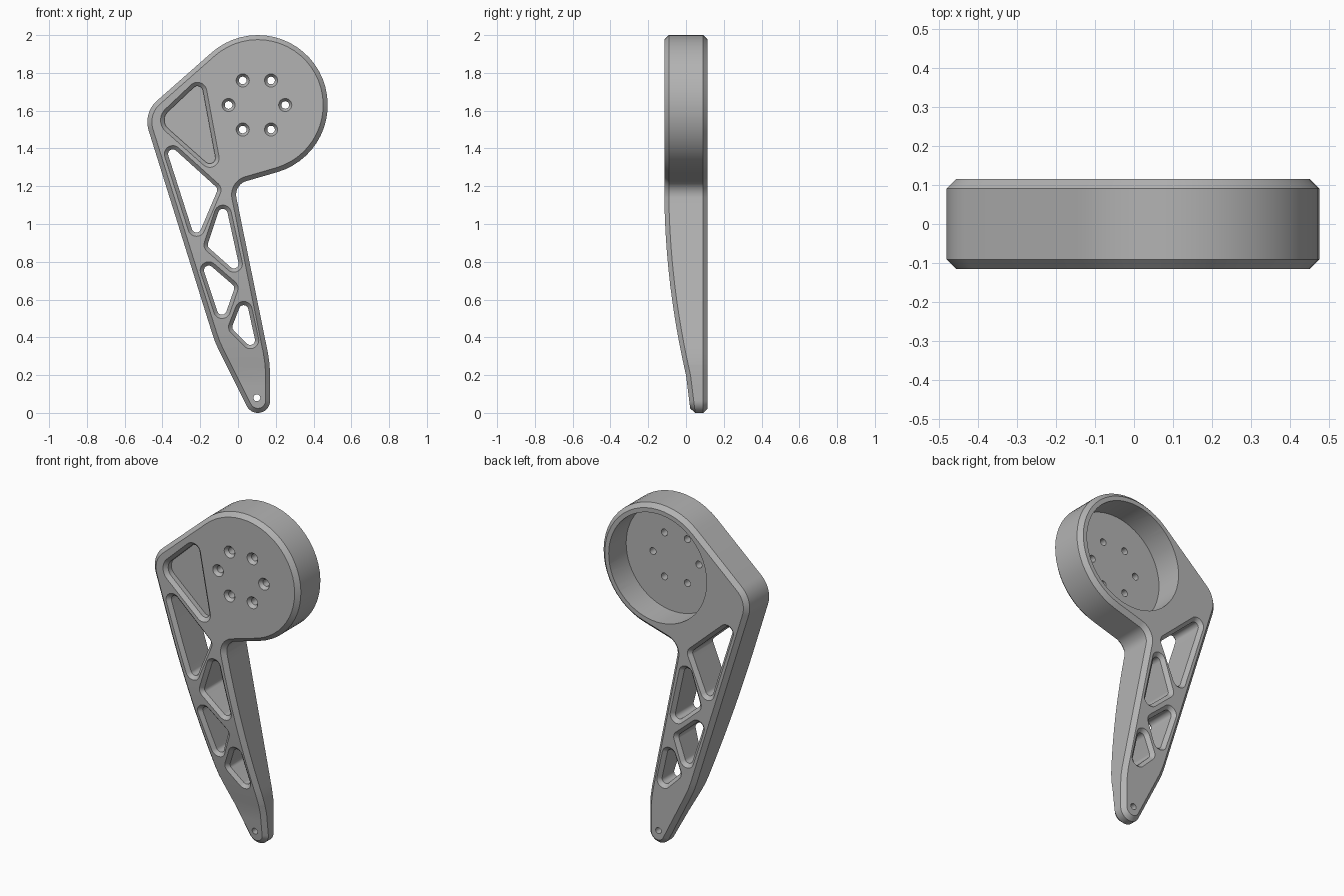
import bpy, bmesh
from math import acos, atan2, cos, sin, pi, hypot, ceil, radians

cube = bpy.data.objects.get("Cube")
if cube:
    bpy.data.objects.remove(cube, do_unlink=True)

grey = bpy.data.materials.new("plain grey")
grey.use_nodes = True
grey.diffuse_color = (0.45, 0.45, 0.45, 1)
grey.node_tree.nodes["Principled BSDF"].inputs["Base Color"].default_value = grey.diffuse_color

HALF = 0.115       # half the body depth
EDGE = 0.024       # chamfer on the outline
HOLE_EDGE = 0.02   # chamfer on the openings


def belt(circles, grow=0.0):
    """Counter-clockwise band around circles (x, z, r); a negative r bends inward."""
    n = len(circles)
    if n == 1:
        x, z, r = circles[0]
        return [(x + (r + grow) * cos(2 * pi * k / 64), z + (r + grow) * sin(2 * pi * k / 64))
                for k in range(64)]
    normals = []
    for i in range(n):
        x1, z1, r1 = circles[i]
        x2, z2, r2 = circles[(i + 1) % n]
        dx, dz = x2 - x1, z2 - z1
        normals.append(atan2(dz, dx) - acos((r1 - r2) / hypot(dx, dz)))
    points = []
    for i, (x, z, r) in enumerate(circles):
        start, turn = normals[i - 1], (normals[i] - normals[i - 1]) % (2 * pi)
        if r < 0:
            turn -= 2 * pi
        steps = max(2, ceil(abs(turn) / radians(7)))
        for k in range(steps + 1):
            a = start + turn * k / steps
            points.append((x + (r + grow) * cos(a), z + (r + grow) * sin(a)))
    return points


def solid(name, loops, cuts=(), bend=None):
    """Loft each loop (circles, [(y, grow), ...]) along y and cap both ends."""
    bm = bmesh.new()
    caps = ([], [])
    for circles, layers in loops:
        rings = [[bm.verts.new((x, y, z)) for x, z in belt(circles, grow)] for y, grow in layers]
        n = len(rings[0])
        for a, b in zip(rings, rings[1:]):
            for i in range(n):
                j = (i + 1) % n
                bm.faces.new((a[i], a[j], b[j], b[i]))
        for cap, ring in zip(caps, (rings[0], rings[-1])):
            cap += [bm.edges.get((ring[i], ring[(i + 1) % n])) for i in range(n)]
    for cap, side in zip(caps, (-1, 1)):
        bmesh.ops.triangle_fill(bm, use_beauty=True, edges=cap, normal=(0, side, 0))
    for z in cuts:
        bmesh.ops.bisect_plane(bm, geom=bm.verts[:] + bm.edges[:] + bm.faces[:], dist=1e-5,
                               plane_co=(0, 0, z), plane_no=(0, 0, 1))
    if bend:
        for v in bm.verts:
            if v.co.y < 0:
                v.co.y += bend(v.co.z)
    bmesh.ops.recalc_face_normals(bm, faces=bm.faces[:])
    mesh = bpy.data.meshes.new(name)
    bm.to_mesh(mesh)
    bm.free()
    mesh.materials.append(grey)
    obj = bpy.data.objects.new(name, mesh)
    bpy.context.collection.objects.link(obj)
    return obj


def front_taper(z):
    """How far the front face moves back at height z."""
    if z >= 1.2:
        return 0
    if z >= 0.2:
        return HALF * (1.2 - z) ** 2
    return HALF + 0.125 * (0.2 - z)


def chamfered(edge):
    return [(-HALF, edge), (-HALF + abs(edge), 0), (HALF - abs(edge), 0), (HALF, edge)]


# Arm and round housing, with the truss openings
outline = [(0.105, 0.065, 0.065), (-0.43, 0.2, 0.6), (0.065, 1.155, -0.075),
           (0.105, 1.63, 0.37), (-0.33, 1.54, 0.15), (0.437, 0.596, 0.6)]
openings = [
    [(-0.345, 1.37), (-0.22, 0.98), (-0.135, 1.18)],
    [(-0.08, 1.055), (-0.135, 0.89), (-0.022, 0.79)],
    [(-0.155, 0.755), (-0.085, 0.545), (-0.045, 0.66)],
    [(0.03, 0.545), (-0.005, 0.455), (0.065, 0.385)],
]
loops = [(outline, chamfered(-EDGE))]
for corners in openings:
    loops.append(([(x, z, 0.025) for x, z in corners], chamfered(HOLE_EDGE)))
arm = solid("bracket_arm", loops, [0.1 + 0.05 * k for k in range(23)], front_taper)

# Round recess in the back
cutters = [solid("recess_cutter", [([(0.105, 1.63, 0.32)], [(-0.048, 0), (0.2, 0)])])]

# Shallow three-cornered pocket in the front
pocket = [(-0.215, 1.70, 0.03), (-0.33, 1.55, 0.06), (-0.15, 1.35, 0.03)]
cutters.append(solid("pocket_cutter",
                     [(pocket, [(-0.135, 0.04), (-0.095, 0), (-0.065, 0)])]))

# Six countersunk screw holes
for k in range(6):
    a = k * pi / 3
    spot = [(0.1 + 0.15 * cos(a), 1.63 + 0.15 * sin(a), 0.02)]
    cutters.append(solid("screw_cutter",
                         [(spot, [(-0.125, 0.022), (-0.095, 0), (0, 0)])]))

# Pin hole at the tip
cutters.append(solid("pin_cutter", [([(0.1, 0.08, 0.018)], [(-0.2, 0), (0.2, 0)])]))

bpy.context.view_layer.objects.active = arm
for cutter in cutters:
    mod = arm.modifiers.new("cut", "BOOLEAN")
    mod.operation = "DIFFERENCE"
    mod.solver = "EXACT"
    mod.object = cutter
    bpy.ops.object.modifier_apply(modifier=mod.name)
    bpy.data.objects.remove(cutter, do_unlink=True)

bpy.ops.object.select_all(action="DESELECT")
arm.select_set(True)
bpy.ops.object.shade_smooth_by_angle(angle=radians(30))
